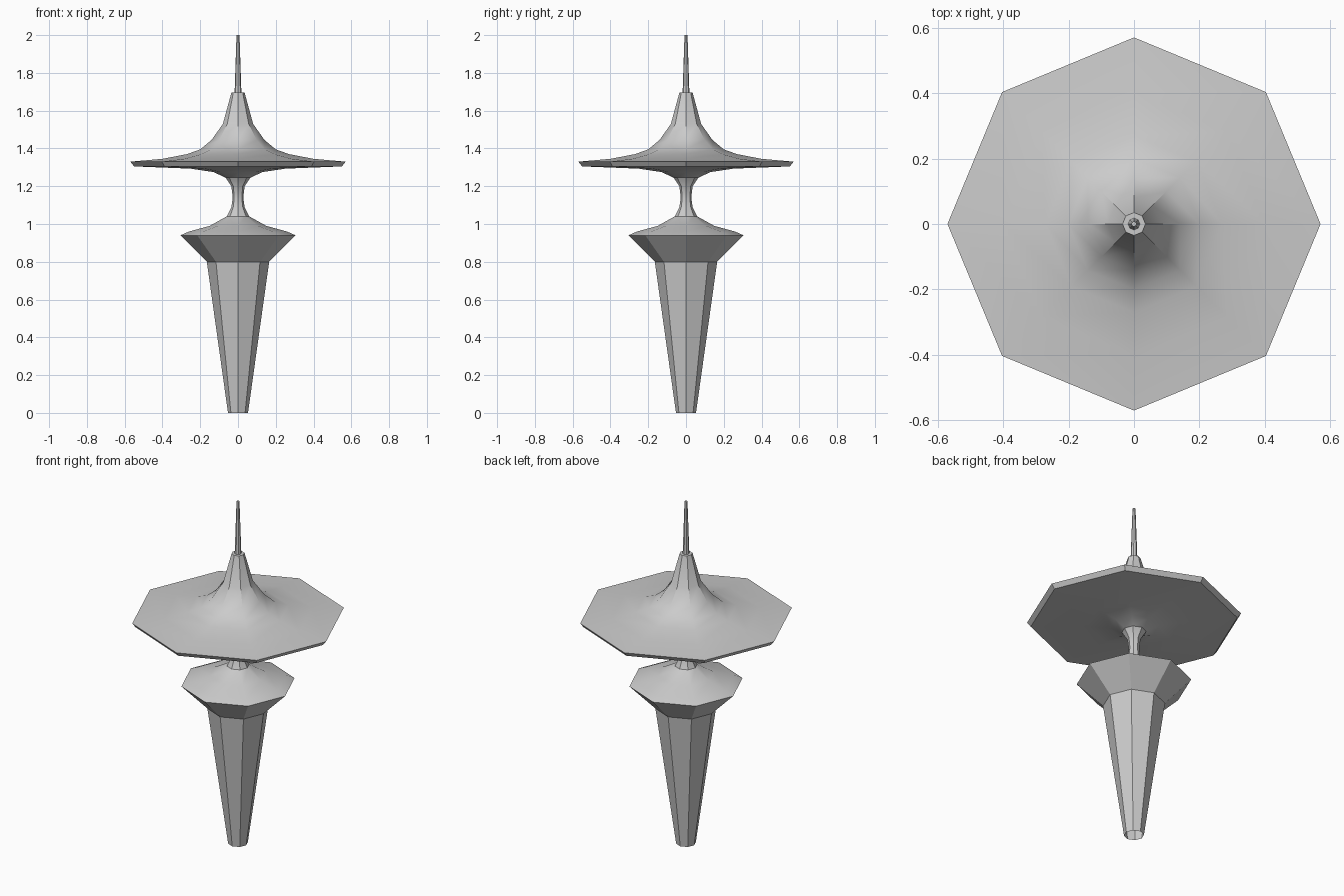
import bpy, bmesh, math

cube = bpy.data.objects.get("Cube")
if cube:
    bpy.data.objects.remove(cube, do_unlink=True)

SIDES = 8

grey = bpy.data.materials.new("plain_grey")
grey.use_nodes = True
colour = (0.6, 0.6, 0.6, 1)
grey.diffuse_color = colour
grey.node_tree.nodes["Principled BSDF"].inputs["Base Color"].default_value = colour


def lathe(name, profile, cap_top=False):
    """Turn a (radius, height) profile into an eight-sided part."""
    bm = bmesh.new()
    rings = []
    for r, z in profile:
        rings.append([bm.verts.new((r * math.cos(math.tau * i / SIDES),
                                    r * math.sin(math.tau * i / SIDES), z))
                      for i in range(SIDES)])
    for low, high in zip(rings, rings[1:]):
        for i in range(SIDES):
            j = (i + 1) % SIDES
            bm.faces.new((low[i], low[j], high[j], high[i]))
    if cap_top:
        bm.faces.new(rings[-1])
    mesh = bpy.data.meshes.new(name)
    bm.to_mesh(mesh)
    bm.free()
    mesh.materials.append(grey)
    obj = bpy.data.objects.new(name, mesh)
    bpy.context.collection.objects.link(obj)
    bpy.ops.object.select_all(action="DESELECT")
    obj.select_set(True)
    bpy.context.view_layer.objects.active = obj
    bpy.ops.object.shade_smooth_by_angle(angle=math.radians(30))
    return obj


# Tapered stem, open at the foot, with its flared collar
lathe("stem_and_collar", [(0.053, 0), (0.165, 0.8), (0.305, 0.94), (0.26, 0.96),
                          (0.15, 0.99), (0.06, 1.04)], cap_top=True)

# Waisted neck spreading into the wide disc, then rising to the cone
lathe("neck_disc_and_cone", [(0.06, 1.04), (0.035, 1.09), (0.028, 1.14), (0.035, 1.2),
                             (0.065, 1.245), (0.13, 1.275), (0.25, 1.293), (0.55, 1.305),
                             (0.57, 1.33), (0.4, 1.345), (0.27, 1.37), (0.2, 1.395),
                             (0.14, 1.445), (0.08, 1.53), (0.035, 1.695)], cap_top=True)

# Thin spike on top
lathe("spike", [(0.018, 1.695), (0.008, 2.0)], cap_top=True)
